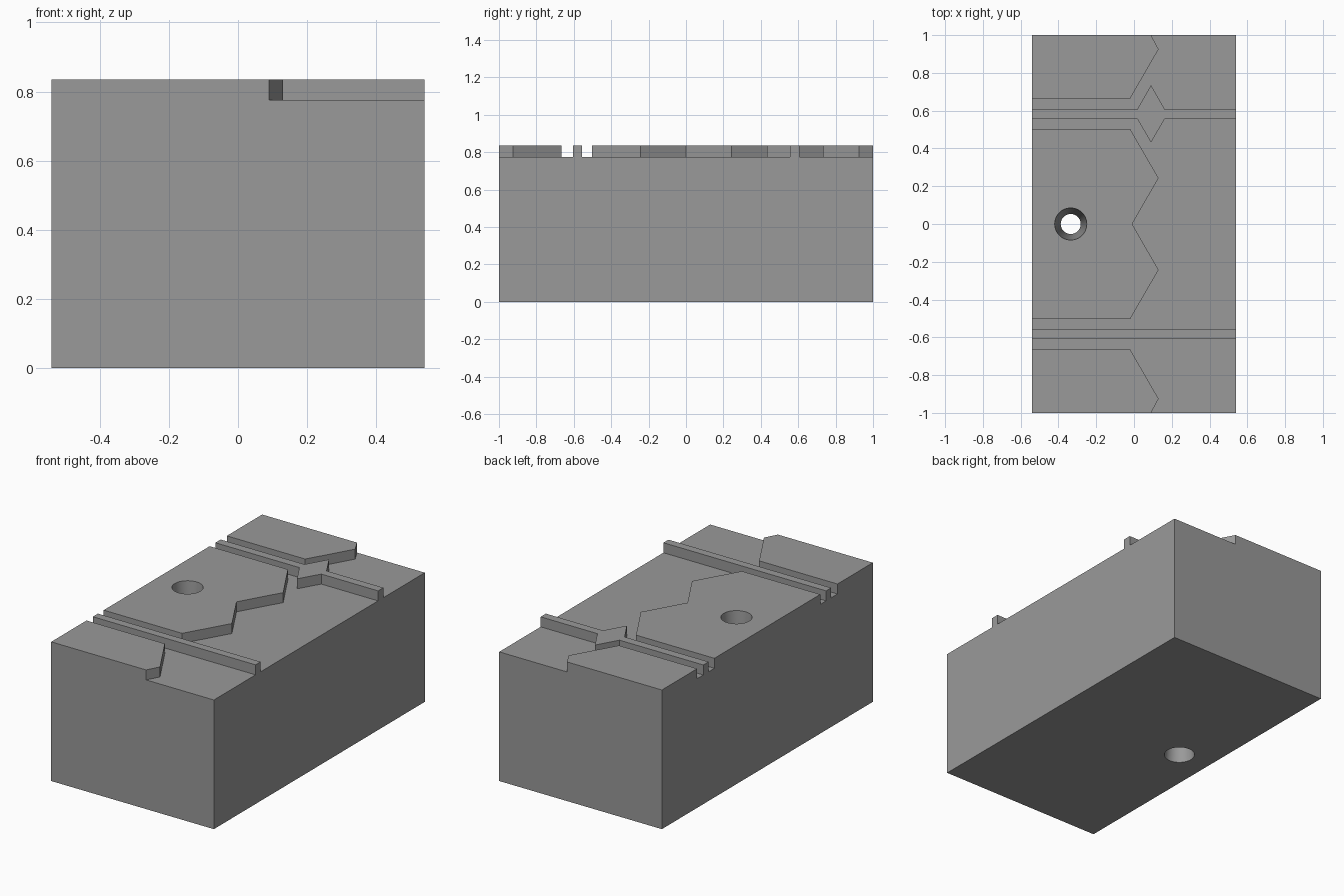
import bpy
import bmesh
import math

if "Cube" in bpy.data.objects:
    bpy.data.objects.remove(bpy.data.objects["Cube"])

HX, HY = 0.54, 1.0           # half width and half length
DECK, TOP = 0.775, 0.835     # recessed deck height and raised pattern height

grey = bpy.data.materials.new("mid_grey")
grey.diffuse_color = (0.32, 0.32, 0.32, 1)
grey.use_nodes = True
grey.node_tree.nodes["Principled BSDF"].inputs["Base Color"].default_value = grey.diffuse_color


def make_object(name, bm):
    bmesh.ops.recalc_face_normals(bm, faces=bm.faces)
    mesh = bpy.data.meshes.new(name)
    bm.to_mesh(mesh)
    bm.free()
    mesh.materials.append(grey)
    obj = bpy.data.objects.new(name, mesh)
    bpy.context.collection.objects.link(obj)
    return obj


def prism(bm, outline, z0, z1):
    face = bm.faces.new([bm.verts.new((x, y, z0)) for x, y in outline])
    out = bmesh.ops.extrude_face_region(bm, geom=[face], use_keep_orig=True)
    verts = [v for v in out["geom"] if isinstance(v, bmesh.types.BMVert)]
    bmesh.ops.translate(bm, verts=verts, vec=(0, 0, z1 - z0))


def combine(target, other, operation):
    mod = target.modifiers.new(operation.lower(), 'BOOLEAN')
    mod.operation = operation
    mod.solver = 'EXACT'
    mod.object = other
    bpy.context.view_layer.objects.active = target
    bpy.ops.object.modifier_apply(modifier=mod.name)
    bpy.data.objects.remove(other)


# Main block
bm = bmesh.new()
prism(bm, [(-HX, -HY), (HX, -HY), (HX, HY), (-HX, HY)], 0, DECK)
block = make_object("block", bm)

# Raised pattern: zigzag plates, straight rail and rail with a diamond
end_plate = [(-HX, 1), (0.09, 1), (0.13, 0.925), (-0.02, 0.665), (-HX, 0.665)]
middle_plate = [(-HX, -0.502), (-0.02, -0.502), (0.13, -0.243), (-0.01, 0),
                (0.13, 0.243), (-0.02, 0.502), (-HX, 0.502)]
rail = [(-HX, -0.605), (HX, -0.605), (HX, -0.557), (-HX, -0.557)]
diamond_rail = [(-HX, 0.557), (0.017, 0.557), (0.09, 0.432), (0.163, 0.557),
                (HX, 0.557), (HX, 0.607), (0.163, 0.607), (0.09, 0.735),
                (0.017, 0.607), (-HX, 0.607)]
bm = bmesh.new()
for outline in (end_plate, [(x, -y) for x, y in end_plate], middle_plate, rail, diamond_rail):
    prism(bm, outline, DECK, TOP)
combine(block, make_object("raised_pattern", bm), 'UNION')

# Through hole that narrows towards mid height
SIDES = 48
bm = bmesh.new()
rings = []
for z, r in ((-0.02, 0.0865), (TOP / 2, 0.053), (TOP + 0.02, 0.0865)):
    rings.append([bm.verts.new((-0.335 + r * math.cos(math.tau * i / SIDES),
                                r * math.sin(math.tau * i / SIDES), z))
                  for i in range(SIDES)])
for low, high in zip(rings, rings[1:]):
    for i in range(SIDES):
        j = (i + 1) % SIDES
        bm.faces.new((low[i], low[j], high[j], high[i]))
bm.faces.new(rings[0])
bm.faces.new(rings[-1])
combine(block, make_object("hole_cutter", bm), 'DIFFERENCE')

# Flat faces with a smooth hole wall
bpy.ops.object.select_all(action='DESELECT')
block.select_set(True)
bpy.context.view_layer.objects.active = block
bpy.ops.object.shade_smooth_by_angle(angle=math.radians(25))
